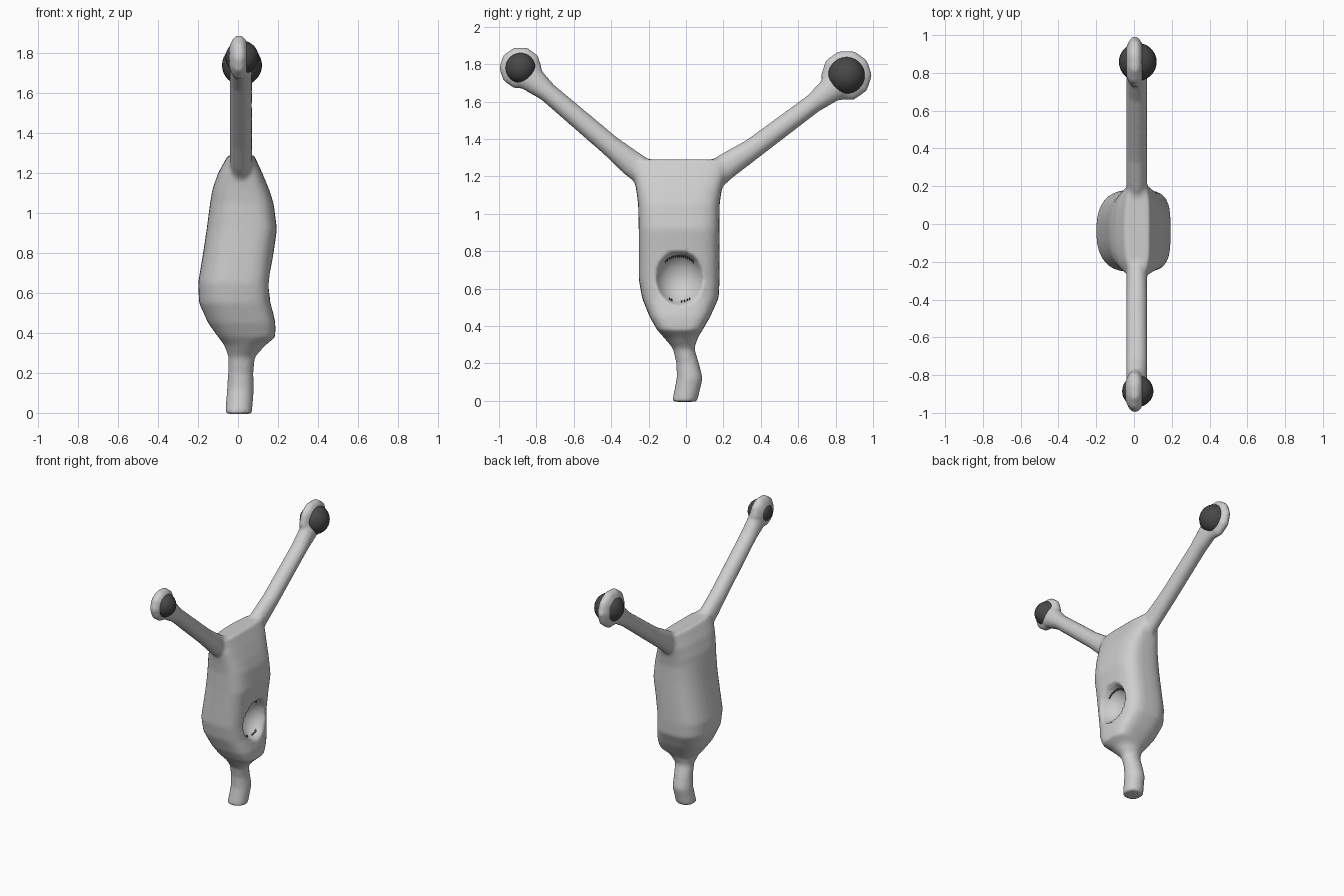
import bpy, bmesh, math
from mathutils import Vector, Matrix

if "Cube" in bpy.data.objects:
    bpy.data.objects.remove(bpy.data.objects["Cube"], do_unlink=True)


def material(name, grey):
    m = bpy.data.materials.new(name)
    m.use_nodes = True
    colour = (grey, grey, grey, 1)
    m.diffuse_color = colour
    node = m.node_tree.nodes["Principled BSDF"]
    node.inputs["Base Color"].default_value = colour
    node.inputs["Roughness"].default_value = 0.8
    return m


skin = material("pale grey skin", 0.62)
dark = material("dark grey", 0.065)


def make_object(name, bm, mat, smooth=True):
    bmesh.ops.recalc_face_normals(bm, faces=bm.faces)
    mesh = bpy.data.meshes.new(name)
    bm.to_mesh(mesh)
    bm.free()
    mesh.materials.append(mat)
    for poly in mesh.polygons:
        poly.use_smooth = smooth
    obj = bpy.data.objects.new(name, mesh)
    bpy.context.scene.collection.objects.link(obj)
    return obj


def loft(bm, rings):
    """Bridge equal rings of points and cap both ends."""
    rings = [[bm.verts.new(p) for p in ring] for ring in rings]
    n = len(rings[0])
    for a, b in zip(rings, rings[1:]):
        for i in range(n):
            j = (i + 1) % n
            bm.faces.new((a[i], a[j], b[j], b[i]))
    bm.faces.new(rings[0][::-1])
    bm.faces.new(rings[-1])


def power(value, n):
    return math.copysign(abs(value) ** (2 / n), value)


def body_ring(z, x0, x1, y0, y1, sides=32):
    """Rounded section: boxy towards the face, softer on the back."""
    cx, cy, hx, hy = (x0 + x1) / 2, (y0 + y1) / 2, (x1 - x0) / 2, (y1 - y0) / 2
    ring = []
    for i in range(sides):
        t = math.tau * i / sides
        c, s = math.cos(t), math.sin(t)
        n = 2 if hy < 0.1 else (3.6 if c > 0 else 2.5)
        ring.append(Vector((cx + hx * power(c, n), cy + hy * power(s, n), z)))
    return ring


def arm_ring(y, z, r, direction, sides=16):
    across = Vector((0, -direction.z, direction.y))
    ring = []
    for i in range(sides):
        t = math.tau * i / sides
        ring.append(Vector((0.015, y, z)) + Vector((0.056 * math.cos(t), 0, 0))
                    + across * r * math.sin(t))
    return ring


# Body and stalk: height, back, face, front side, rear side
body_rows = [
    (-0.005, -0.065, 0.07, -0.075, 0.06), (0.12, -0.055, 0.08, -0.05, 0.09),
    (0.2, -0.05, 0.077, -0.052, 0.07), (0.28, -0.048, 0.085, -0.07, 0.045),
    (0.34, -0.07, 0.14, -0.12, 0.065), (0.38, -0.1, 0.187, -0.155, 0.09),
    (0.45, -0.15, 0.187, -0.195, 0.13), (0.55, -0.195, 0.165, -0.235, 0.175),
    (0.65, -0.2, 0.162, -0.253, 0.18), (0.8, -0.175, 0.178, -0.253, 0.18),
    (0.92, -0.157, 0.195, -0.253, 0.18), (1.05, -0.14, 0.178, -0.256, 0.18),
    (1.12, -0.128, 0.155, -0.265, 0.19), (1.2, -0.1, 0.122, -0.28, 0.21),
    (1.29, -0.05, 0.08, -0.28, 0.22)]
bm = bmesh.new()
loft(bm, [body_ring(*row) for row in body_rows])

# Arms: side, height, half thickness
arms = [
    [(-0.14, 1.16, 0.08), (-0.29, 1.27, 0.07), (-0.4, 1.36, 0.058),
     (-0.74, 1.65, 0.053), (-0.86, 1.75, 0.08)],
    [(0.1, 1.17, 0.08), (0.23, 1.265, 0.07), (0.36, 1.35, 0.058),
     (0.68, 1.59, 0.053), (0.82, 1.7, 0.08)]]
for path in arms:
    direction = Vector((0, path[-1][0] - path[0][0], path[-1][1] - path[0][1]))
    direction.normalize()
    loft(bm, [arm_ring(*p, direction) for p in path])

# Eye pods and eyeballs: name, side, height, pod radius, eye radius
eyes = [("front", -0.885, 1.78, 0.117, 0.083), ("rear", 0.858, 1.74, 0.14, 0.1)]
for name, y, z, pod, radius in eyes:
    place = (Matrix.Translation((0.005, y, z)) @ Matrix.Diagonal((0.055, pod, pod, 1))
             @ Matrix.Rotation(math.pi / 2, 4, "Y"))
    bmesh.ops.create_uvsphere(bm, u_segments=10, v_segments=8, radius=1, matrix=place)
    ball = bmesh.new()
    bmesh.ops.create_uvsphere(ball, u_segments=28, v_segments=16, radius=radius,
                              matrix=Matrix.Translation((0.02, y, z)))
    make_object(name + "_eyeball", ball, dark)

# Fuse the body, arms and pods into one soft skin
body = make_object("body_with_eye_stalks", bm, skin)
remesh = body.modifiers.new("fuse", "REMESH")
remesh.mode = "VOXEL"
remesh.voxel_size = 0.013
soften = body.modifiers.new("soften", "SMOOTH")
soften.factor = 0.5
soften.iterations = 5
bpy.context.view_layer.update()
fused = body.evaluated_get(bpy.context.evaluated_depsgraph_get())
bm = bmesh.new()
bm.from_mesh(fused.to_mesh())
fused.to_mesh_clear()
body.modifiers.clear()

# Hollow mouth pressed into the face
mouth_y, mouth_z, half_w, half_h = -0.035, 0.655, 0.13, 0.145


def mouth_surface(y, z):
    d = ((y - mouth_y) / half_w) ** 2 + ((z - mouth_z) / half_h) ** 2
    return 0.19 - 0.13 * math.sqrt(1 - d) if d < 1 else None


pressed = []
for v in bm.verts:
    x = mouth_surface(v.co.y, v.co.z)
    if v.co.x > 0.04 and x is not None and x < v.co.x:
        v.co.x = x
        pressed.append(v)
bmesh.ops.smooth_vert(bm, verts=pressed, factor=0.4,
                      use_axis_x=True, use_axis_y=True, use_axis_z=True)
bm.to_mesh(body.data)
bm.free()
for poly in body.data.polygons:
    poly.use_smooth = True

# Tiny teeth along the upper and lower mouth edge
def teeth(name, angles, reach, point):
    bm = bmesh.new()
    for a in angles:
        y = mouth_y + half_w * reach * math.cos(a)
        z = mouth_z + half_h * reach * math.sin(a)
        bmesh.ops.create_cone(
            bm, cap_ends=True, segments=5, radius1=0.007, radius2=0.001, depth=0.02,
            matrix=Matrix.Translation((mouth_surface(y, z) + 0.004, y, z))
            @ Matrix.Rotation(point, 4, "X"))
    make_object(name, bm, dark, False)


teeth("upper_teeth", [math.radians(48 + 6 * i) for i in range(15)], 0.84, math.pi)
teeth("lower_teeth", [math.radians(a) for a in (242, 248, 276, 284, 292, 299)], 0.87, 0)
